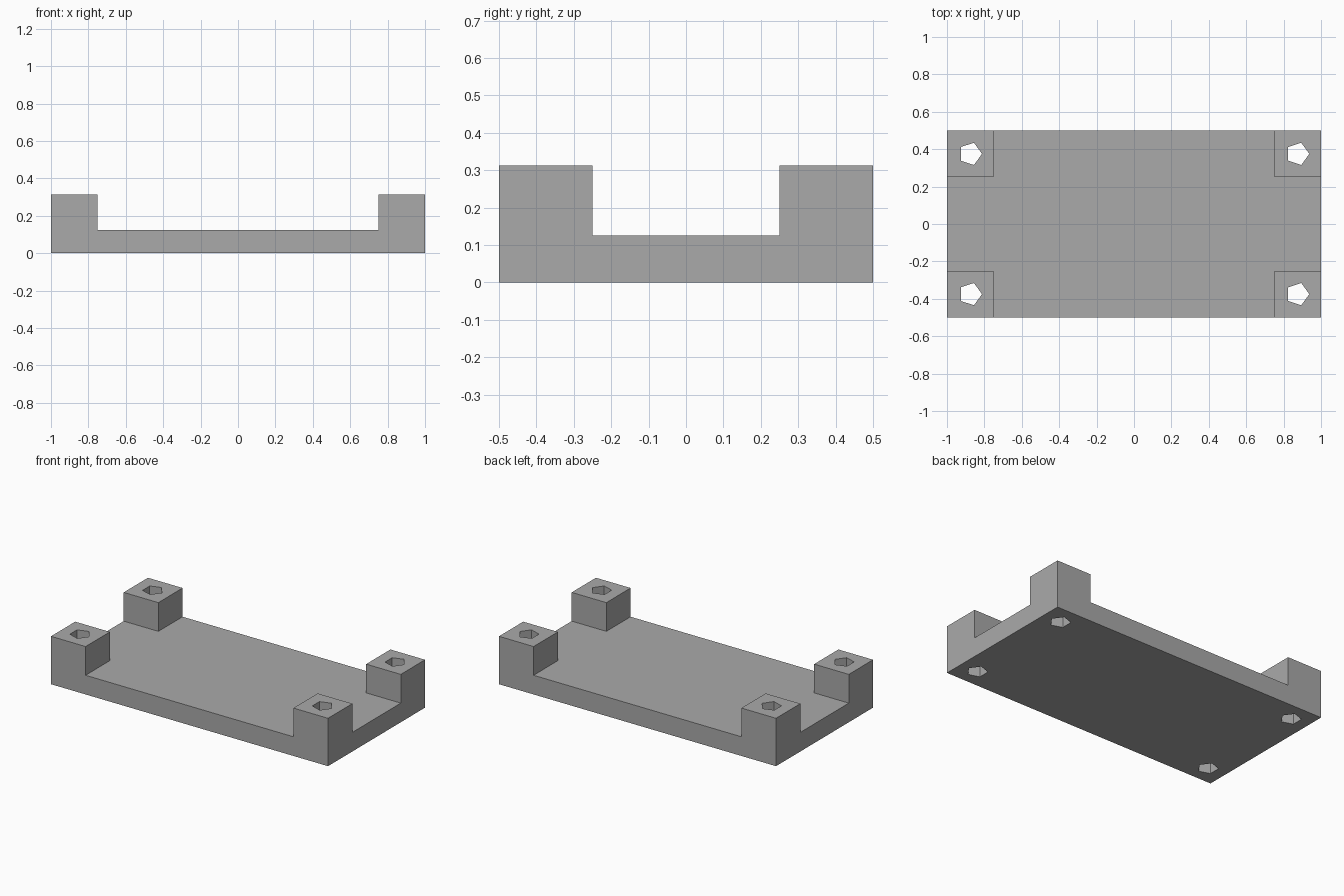
import bpy
import math

cube = bpy.data.objects.get("Cube")
if cube:
    bpy.data.objects.remove(cube, do_unlink=True)

LENGTH, WIDTH, BASE_H, TOTAL_H = 2.0, 1.0, 0.125, 0.3125
POST = 0.25
HOLE_R = 0.0625

grey = bpy.data.materials.new("plain_grey")
grey.use_nodes = True
grey.diffuse_color = (0.4, 0.4, 0.4, 1)
grey.node_tree.nodes["Principled BSDF"].inputs["Base Color"].default_value = grey.diffuse_color


def box(name, x, y, size_x, size_y, z0, z1):
    bpy.ops.mesh.primitive_cube_add(size=1, location=(x, y, (z0 + z1) / 2))
    obj = bpy.context.object
    obj.name = name
    obj.scale = (size_x, size_y, z1 - z0)
    bpy.ops.object.transform_apply(location=True, rotation=False, scale=True)
    obj.data.materials.append(grey)
    return obj


def combine(target, tool, operation):
    """Apply a boolean to the target and discard the tool."""
    mod = target.modifiers.new(operation.lower(), "BOOLEAN")
    mod.operation = operation
    mod.solver = "EXACT"
    mod.object = tool
    bpy.context.view_layer.objects.active = target
    bpy.ops.object.modifier_apply(modifier=mod.name)
    bpy.data.objects.remove(tool, do_unlink=True)


# Base slab
tray = box("mounting_base", 0, 0, LENGTH, WIDTH, 0, BASE_H)

# Corner posts, each with a five-sided hole right through post and slab
for sx in (-1, 1):
    for sy in (-1, 1):
        x = sx * (LENGTH - POST) / 2
        y = sy * (WIDTH - POST) / 2
        combine(tray, box("corner_post", x, y, POST, POST, 0, TOTAL_H), "UNION")

        # First corner of the pentagon points towards +x
        bpy.ops.mesh.primitive_cylinder_add(
            vertices=5, radius=HOLE_R, depth=1, location=(x, y, 0),
            rotation=(0, 0, -math.pi / 2))
        drill = bpy.context.object
        drill.name = "hole_cutter"
        drill.hide_render = True
        drill.data.materials.append(grey)
        combine(tray, drill, "DIFFERENCE")
